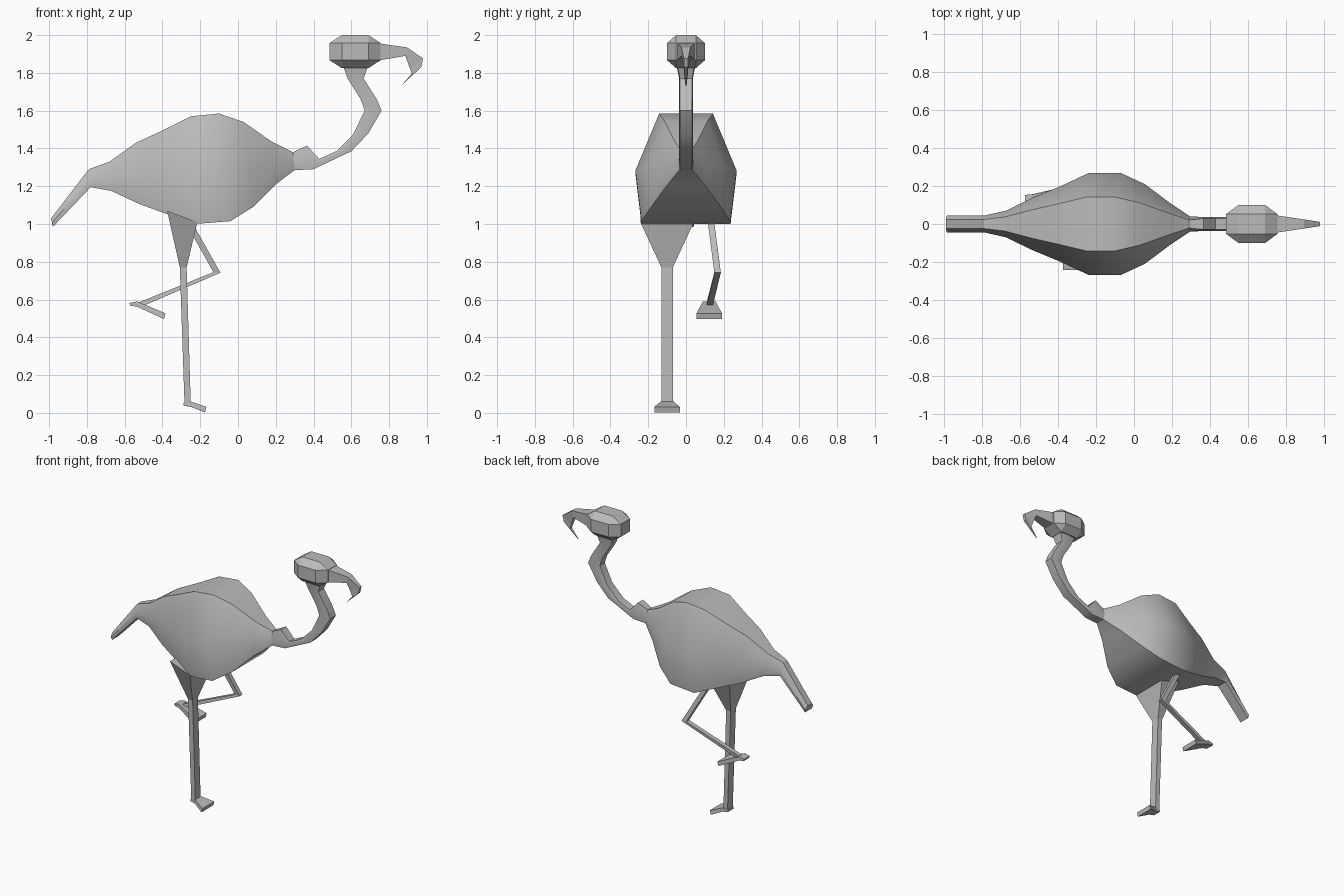
import bpy
import bmesh
import math
from mathutils import Vector

cube = bpy.data.objects.get("Cube")
if cube:
    bpy.data.objects.remove(cube, do_unlink=True)

plain_grey = bpy.data.materials.new("plain grey")
plain_grey.use_nodes = True
grey = (0.5, 0.5, 0.5, 1)
plain_grey.diffuse_color = grey
plain_grey.node_tree.nodes["Principled BSDF"].inputs["Base Color"].default_value = grey


def finish(name, bm, smooth_angle=None):
    """Turn a bmesh into a named object with the shared material."""
    bmesh.ops.recalc_face_normals(bm, faces=bm.faces)
    mesh = bpy.data.meshes.new(name)
    bm.to_mesh(mesh)
    bm.free()
    mesh.materials.append(plain_grey)
    obj = bpy.data.objects.new(name, mesh)
    bpy.context.collection.objects.link(obj)
    if smooth_angle:
        bpy.ops.object.select_all(action="DESELECT")
        obj.select_set(True)
        bpy.context.view_layer.objects.active = obj
        bpy.ops.object.shade_smooth_by_angle(angle=math.radians(smooth_angle))
    return obj


def loft(name, sections, smooth_angle=None):
    """Skin a list of closed rings and cap both ends."""
    bm = bmesh.new()
    rings = [[bm.verts.new(p) for p in ring] for ring in sections]
    for a, b in zip(rings, rings[1:]):
        for i in range(len(a)):
            j = (i + 1) % len(a)
            bm.faces.new((a[i], a[j], b[j], b[i]))
    bm.faces.new(rings[0])
    bm.faces.new(rings[-1])
    return finish(name, bm, smooth_angle)


def hexagon(upper, lower, half, top_ratio, low_ratio):
    """Six-sided ring, widest just below the middle."""
    top = Vector((upper[0], 0, upper[1]))
    low = Vector((lower[0], 0, lower[1]))
    mid = low.lerp(top, 0.47)
    side = Vector((0, half, 0))
    return [top - side * top_ratio, top + side * top_ratio, mid + side,
            low + side * low_ratio, low - side * low_ratio, mid - side]


def box_ring(upper, lower, half, y=0):
    """Four-sided ring between two points of the side profile."""
    return [(upper[0], y - half, upper[1]), (upper[0], y + half, upper[1]),
            (lower[0], y + half, lower[1]), (lower[0], y - half, lower[1])]


# Body and neck: upper profile, lower profile, half width
body_profile = [
    ((-.99, 1.03), (-.98, .985), .045),
    ((-.79, 1.29), (-.78, 1.195), .045),
    ((-.68, 1.33), (-.67, 1.175), .07),
    ((-.54, 1.43), (-.52, 1.105), .14),
    ((-.4, 1.495), (-.37, 1.05), .2),
    ((-.25, 1.57), (-.23, 1), .268),
    ((-.1, 1.585), (-.04, 1.015), .268),
    ((.03, 1.54), (.08, 1.09), .21),
    ((.18, 1.435), (.2, 1.21), .11),
    ((.29, 1.38), (.3, 1.285), .04),
]
neck_profile = [
    ((.365, 1.415), (.4, 1.29), .036),
    ((.43, 1.345), (.43, 1.305), .036),
    ((.52, 1.385), (.6, 1.385), .036),
    ((.61, 1.475), (.69, 1.48), .036),
    ((.67, 1.6), (.76, 1.6), .036),
    ((.65, 1.66), (.735, 1.66), .036),
    ((.58, 1.77), (.665, 1.77), .036),
    ((.555, 1.84), (.69, 1.84), .05),
]
rings = [hexagon(*s, .53, .88) for s in body_profile]
rings += [hexagon(*s, .8, .9) for s in neck_profile]
loft("body_and_neck", rings, 30)

# Head: chamfered block
bm = bmesh.new()
bmesh.ops.create_cube(bm, size=1)
bmesh.ops.bevel(bm, geom=bm.edges[:], offset=.24, segments=1, affect="EDGES")
bmesh.ops.scale(bm, vec=(.27, .2, .175), verts=bm.verts)
bmesh.ops.translate(bm, vec=(.62, 0, 1.9125), verts=bm.verts)
finish("head", bm)

# Hooked beak
beak_profile = [
    ((.74, 1.957), (.74, 1.865), .047),
    ((.895, 1.935), (.886, 1.89), .024),
    ((.98, 1.876), (.91, 1.823), .011),
    ((.97, 1.83), (.92, 1.796), .01),
    ((.867, 1.735), (.863, 1.731), .003),
]
loft("beak", [box_ring(*s) for s in beak_profile])

# Standing leg with its broad thigh
leg_y = -.1
leg_profile = [
    ((-.375, 1.07), (-.215, 1.01), .142),
    ((-.308, .77), (-.272, .77), .03),
    ((-.283, .045), (-.25, .045), .03),
]
loft("standing_leg", [box_ring(*s, leg_y) for s in leg_profile])

# Raised leg folded at the joint
raised_leg = [
    ((-.29, 1.03), (-.255, 1.03), .017, .13),
    ((-.13, .745), (-.093, .742), .017, .167),
    ((-.53, .583), (-.51, .563), .016, .125),
]
loft("raised_leg", [box_ring(*s) for s in raised_leg])


# Feet: wedges that widen toward the toes
def foot(name, x, z, y, length, drop):
    shape = [
        ((x, z), (x + .003, z - .014), .03),
        ((x + .04, z + .008), (x + .04, z - .02), .034),
        ((x + length, z - drop), (x + length - .008, z - drop - .03), .067),
    ]
    loft(name, [box_ring(*s, y) for s in shape])


foot("standing_foot", -.29, .052, leg_y, .123, .02)
foot("raised_foot", -.574, .582, .123, .19, .055)
